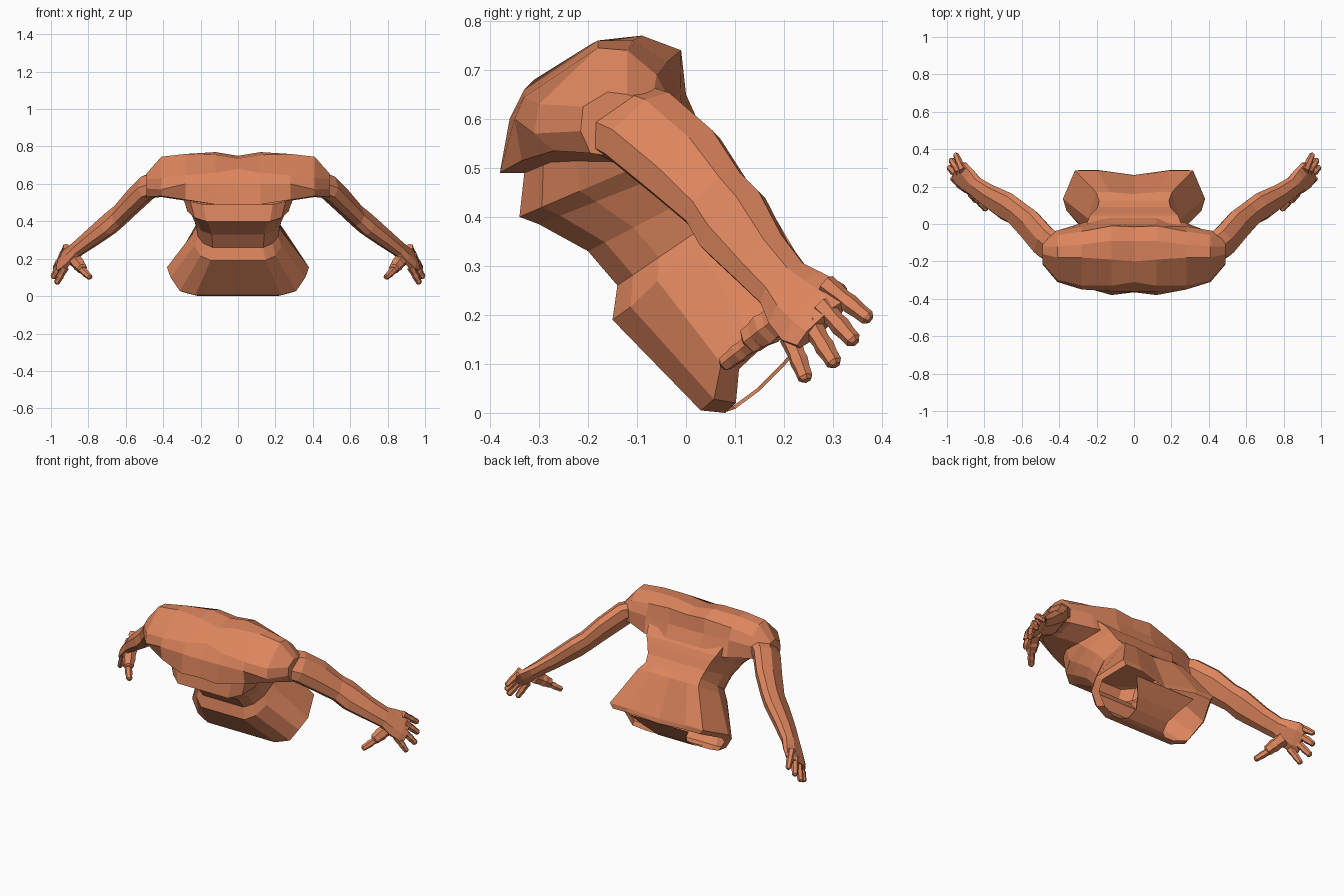
import bpy, bmesh
from mathutils import Vector

skin = bpy.data.materials.new("terracotta_skin")
skin.diffuse_color = (0.72, 0.235, 0.11, 1)


def loft(name, rings, cap_start=True, cap_end=True, mirror=False):
    """Join closed rings of points into one flat-shaded surface."""
    bm = bmesh.new()
    vs = [[bm.verts.new(p) for p in r] for r in rings]
    n = len(rings[0])
    for a, b in zip(vs, vs[1:]):
        for i in range(n):
            j = (i + 1) % n
            bm.faces.new((a[i], a[j], b[j], b[i]))
    if cap_start:
        bm.faces.new(vs[0][::-1])
    if cap_end:
        bm.faces.new(vs[-1])
    bmesh.ops.recalc_face_normals(bm, faces=bm.faces)
    me = bpy.data.meshes.new(name)
    bm.to_mesh(me)
    bm.free()
    me.materials.append(skin)
    ob = bpy.data.objects.new(name, me)
    bpy.context.collection.objects.link(ob)
    if mirror:
        ob.modifiers.new("mirror", 'MIRROR').use_mirror_merge = False
    return ob


# Hips, waist and ribs: tilted rings (front y z, back y z, half width, hip shaping)
SECTION = [(0, 0), (.6, 0), (.82, .12), (.95, .32), (1, .6), (.83, 1), (.52, 1), (0, 1)]
BODY = [
    (.08, .0, .262, .17, .355, 1.0),
    (.03, .005, .255, .195, .38, 1.0),
    (-.15, .19, .16, .41, .245, .25),
    (-.14, .26, .125, .44, .225, 0),
    (-.20, .33, .09, .48, .235, 0),
    (-.30, .385, .065, .53, .26, 0),
    (-.34, .40, .045, .565, .285, 0),
    (-.33, .49, -.01, .62, .31, 0),
]


def body_ring(yf, zf, yb, zb, w, k):
    half = []
    for u, v in SECTION:
        lift = k if .2 < v < .7 else 0
        v += .14 * k if v == 1 and u else 0
        half.append((u * w, yf + (yb - yf) * v - .03 * lift, zf + (zb - zf) * v + .035 * lift))
    return half + [(-x, y, z) for x, y, z in half[-2:0:-1]]


loft("abdomen_and_hips", [body_ring(*r) for r in BODY], cap_start=False)

# Strip between the two open leg holes, widening towards the back
strip = [(.075, .0, .16), (.10, .008, .12), (.15, .045, .11), (.20, .095, .14), (.262, .172, .20)]
loft("crotch_strip", [[(-w, y, z), (w, y, z), (w, y - .004, z + .006), (-w, y - .004, z + .006)]
                      for y, z, w in strip])

# Chest, upper back and shoulders: side-to-side sections of (y, z)
CHEST = {
    0: [(-.36, .60), (-.31, .68), (-.20, .735), (-.09, .75), (-.015, .73),
        (0, .65), (.045, .55), (-.10, .50), (-.365, .49)],
    .12: [(-.36, .60), (-.33, .66), (-.19, .755), (-.09, .77), (-.01, .74),
          (0, .65), (.045, .55), (-.10, .49), (-.38, .49)],
    .28: [(-.35, .60), (-.33, .645), (-.18, .76), (-.11, .76), (-.04, .715),
          (-.012, .65), (.005, .55), (-.12, .51), (-.335, .515)],
    .41: [(-.31, .57), (-.30, .63), (-.18, .745), (-.12, .74), (-.06, .69),
          (-.035, .64), (-.045, .56), (-.17, .53), (-.27, .535)],
    .49: [(-.215, .575), (-.21, .625), (-.16, .655), (-.12, .65), (-.07, .63),
          (-.05, .60), (-.06, .55), (-.13, .52), (-.195, .53)],
}
xs = [-x for x in list(CHEST)[:0:-1]] + list(CHEST)
loft("chest_and_shoulders", [[(x, y, z) for y, z in CHEST[abs(x)]] for x in xs])

# Arms: flattened octagon rings along the limb
WIDE = Vector((-.2, .72, .67))
THIN = Vector((.78, -.43, .45))
OCT = [(1, .35), (.5, 1), (-.5, 1), (-1, .35), (-1, -.35), (-.5, -1), (.5, -1), (1, -.35)]


def arm_ring(x, y, z, a, b):
    c = Vector((x, y, z))
    return [c + WIDE * (a * u) + THIN * (b * v) for u, v in OCT]


ARM = [
    (.39, -.16, .61, .085, .06),
    (.482, -.092, .583, .092, .057),
    (.56, -.003, .508, .09, .054),
    (.63, .062, .434, .075, .05),
    (.682, .095, .39, .083, .05),
    (.78, .153, .313, .066, .044),
    (.85, .20, .26, .060, .036),
    (.883, .228, .230, .076, .034),
    (.922, .262, .202, .086, .028),
    (.95, .28, .182, .070, .018),
]
loft("arm", [arm_ring(*r) for r in ARM], mirror=True)


# Fingers and thumb: tapered six-sided rods with a bulging joint
def finger(name, root, tip, r):
    root, tip = Vector(root), Vector(tip)
    d = (tip - root).normalized()
    s = d.cross(THIN).normalized()
    t = s.cross(d)
    hexa = [(1, 0), (.5, .87), (-.5, .87), (-1, 0), (-.5, -.87), (.5, -.87)]
    rings = []
    for f, k in [(0, 1.2), (.4, .95), (.55, 1.05), (.75, .88), (.93, .85), (1, .5)]:
        c = root.lerp(tip, f)
        rings.append([c + (s * u + t * v) * (r * k) for u, v in hexa])
    loft(name, rings, mirror=True)


finger("index_finger", (.915, .285, .262), (.955, .376, .19), .019)
finger("middle_finger", (.933, .278, .218), (.98, .346, .143), .02)
finger("ring_finger", (.94, .255, .18), (.991, .306, .097), .02)
finger("little_finger", (.925, .212, .155), (.972, .246, .066), .019)
finger("thumb_base", (.88, .21, .205), (.83, .125, .143), .036)
finger("thumb_tip", (.85, .15, .155), (.788, .075, .097), .02)
